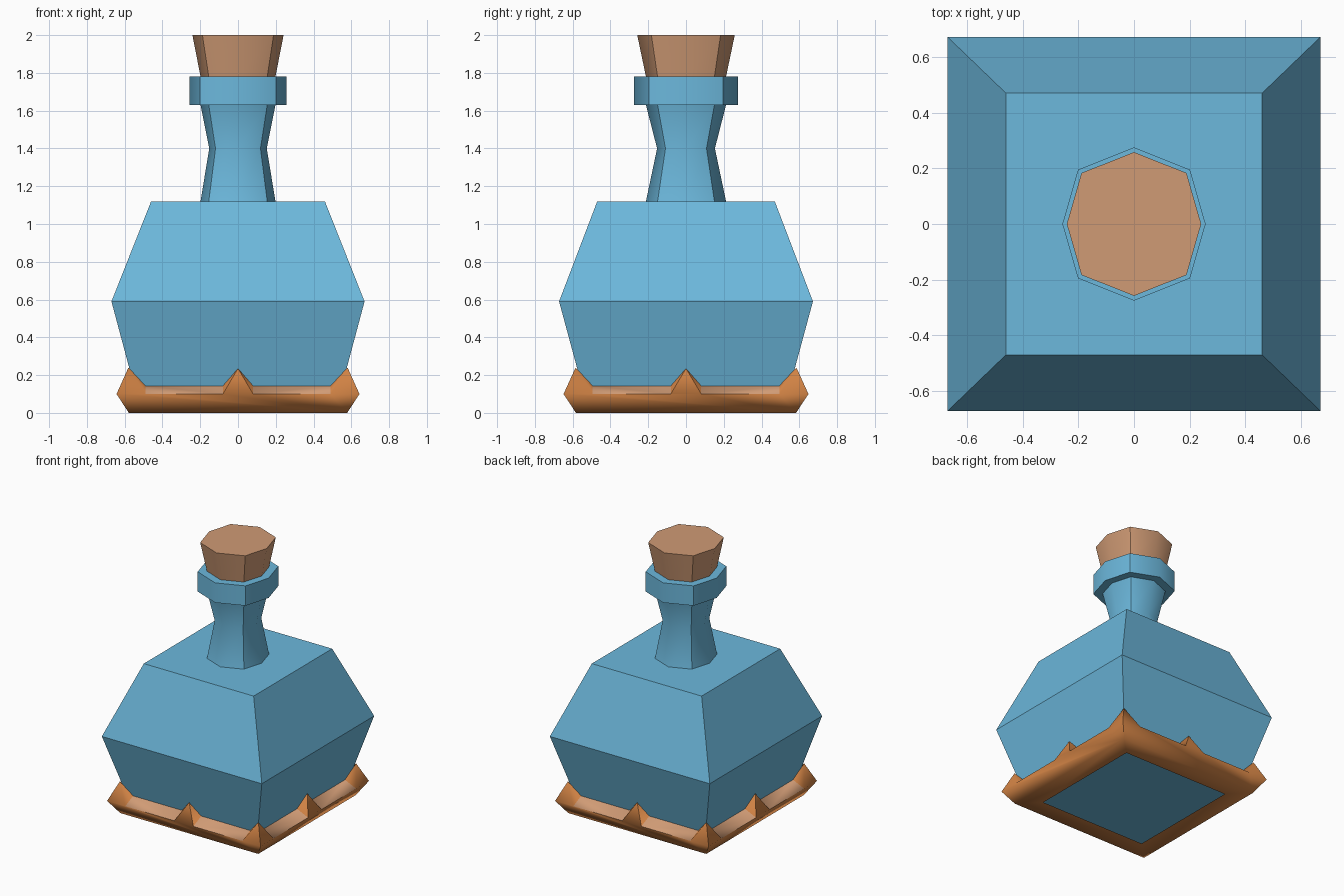
import bpy, bmesh, math
from mathutils import Matrix

if "Cube" in bpy.data.objects:
    bpy.data.objects.remove(bpy.data.objects["Cube"])


def material(name, rgb):
    m = bpy.data.materials.new(name)
    m.diffuse_color = (*rgb, 1)
    m.use_nodes = True
    m.node_tree.nodes["Principled BSDF"].inputs["Base Color"].default_value = m.diffuse_color
    return m


GLASS = material("blue glass", (0.150, 0.479, 0.716))
CORK = material("cork", (0.631, 0.328, 0.178))
COPPER = material("copper", (0.631, 0.223, 0.058))


def finish(name, bm, mats, angle):
    bmesh.ops.remove_doubles(bm, verts=bm.verts, dist=0.0005)
    bmesh.ops.recalc_face_normals(bm, faces=bm.faces)
    me = bpy.data.meshes.new(name)
    bm.to_mesh(me)
    bm.free()
    for m in mats:
        me.materials.append(m)
    ob = bpy.data.objects.new(name, me)
    bpy.context.collection.objects.link(ob)
    if angle:
        bpy.ops.object.select_all(action='DESELECT')
        ob.select_set(True)
        bpy.context.view_layer.objects.active = ob
        bpy.ops.object.shade_smooth_by_angle(angle=math.radians(angle))
    return ob


def loft(name, outline, levels, mat, angle=0):
    """Stack scaled copies of an outline; levels are (x scale, y scale, z)."""
    bm = bmesh.new()
    rings = [[bm.verts.new((x * sx, y * sy, z)) for x, y in outline]
             for sx, sy, z in levels]
    n = len(outline)
    for a, b in zip(rings, rings[1:]):
        for i in range(n):
            j = (i + 1) % n
            bm.faces.new((a[i], a[j], b[j], b[i]))
    bm.faces.new(rings[0][::-1])
    bm.faces.new(rings[-1])
    return finish(name, bm, [mat], angle)


SQUARE = [(-1, -1), (1, -1), (1, 1), (-1, 1)]
# slightly squashed octagon with corners on the axes
D = 0.71
OCT = [(0.935, 0), (0.73, D), (0, 1), (-0.73, D),
       (-0.935, 0), (-0.73, -D), (0, -1), (0.73, -D)]

# glass body, neck, lip and stopper
loft("bottle_body", SQUARE, [(0.515, 0.515, 0.01), (0.67, 0.672, 0.59), (0.46, 0.47, 1.12)], GLASS)
loft("bottle_neck", OCT, [(0.212, 0.212, 1.12), (0.163, 0.153, 1.40), (0.212, 0.212, 1.63)], GLASS, 50)
loft("bottle_lip", OCT, [(0.275, 0.275, 1.63), (0.275, 0.275, 1.78)], GLASS, 50)
loft("cork_stopper", OCT, [(0.212, 0.212, 1.78), (0.258, 0.258, 2.0)], CORK, 50)

# metal base: four equal sides with corner and middle points
bm = bmesh.new()
HOLE, FOOT, OUT, INN = 0.44, 0.578, 0.643, 0.55
ZO, ZI, TIP, ZT = 0.10, 0.143, 0.58, 0.24
A, B = 0.08, 0.49      # ledge start and end along each side


def face(points, rot, idx=0):
    f = bm.faces.new([bm.verts.new(rot @ Matrix.Translation(p).translation) for p in points])
    f.material_index = idx


for k in range(4):
    r = Matrix.Rotation(k * math.pi / 2, 4, 'Z')
    # underside and flared side
    face([(-HOLE, -HOLE, 0), (HOLE, -HOLE, 0), (FOOT, -FOOT, 0), (-FOOT, -FOOT, 0)], r)
    face([(-FOOT, -FOOT, 0), (FOOT, -FOOT, 0)]
         + [(x, -OUT, ZO) for x in (OUT, B, A, -A, -B, -OUT)], r)
    # middle point
    mid = (0, -TIP, ZT - 0.005)
    face([(-A, -OUT, ZO), (A, -OUT, ZO), mid], r)
    for s in (-1, 1):
        tip = (s * TIP, -TIP, ZT)
        face([(s * A, -OUT, ZO), (s * A, -INN, ZI), mid], r)
        # ledge between the points
        face([(s * A, -OUT, ZO), (s * B, -OUT, ZO), (s * B, -INN, ZI), (s * A, -INN, ZI)], r, 1)
        # half of a corner point
        face([(s * B, -OUT, ZO), (s * OUT, -OUT, ZO), tip], r)
        face([(s * B, -OUT, ZO), tip, (s * B, -INN, ZI)], r)
bmesh.ops.scale(bm, vec=(1, 1.008, 1), verts=bm.verts)
finish("metal_base", bm, [COPPER, CORK], 60)
